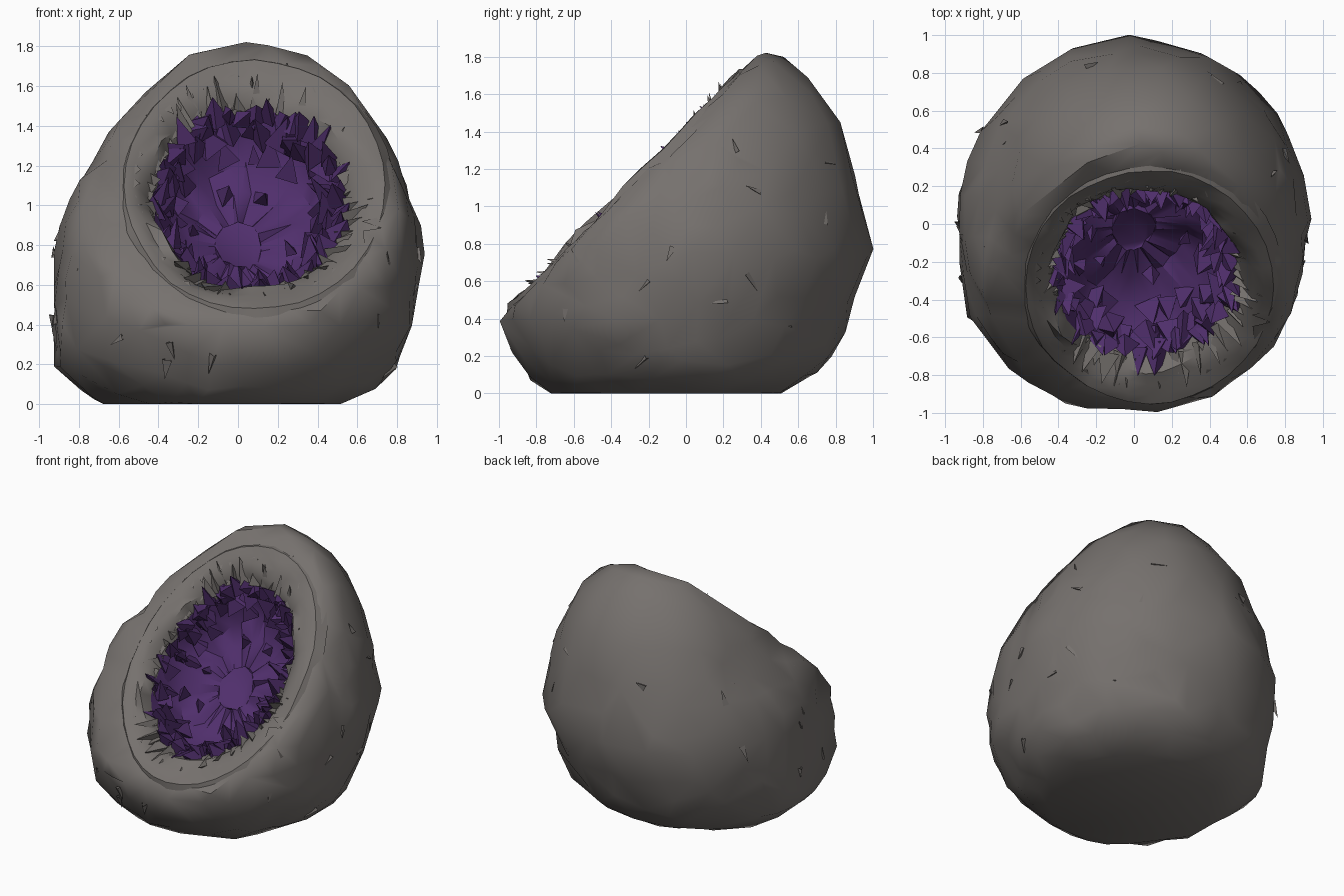
import bpy, bmesh, math, random
from mathutils import Vector, noise
from mathutils.bvhtree import BVHTree

random.seed(7)
if "Cube" in bpy.data.objects:
    bpy.data.objects.remove(bpy.data.objects["Cube"])


def material(name, color):
    mat = bpy.data.materials.new(name)
    mat.use_nodes = True
    mat.diffuse_color = color
    mat.node_tree.nodes["Principled BSDF"].inputs["Base Color"].default_value = color
    return mat


STONE = material("stone grey", (0.18, 0.165, 0.155, 1))
PURPLE = material("crystal purple", (0.08, 0.028, 0.15, 1))

# Frame of the slanted cut: across, up the slope, outward
CENTRE = Vector((0.09, -0.32, 1.09))
ACROSS = Vector((1, 0, 0))
NORMAL = Vector((0, -0.717, 0.697))
UP = NORMAL.cross(ACROSS)
HALF_W, HALF_L = 0.65, 0.87


def on_cut(angle, scale, height):
    # Smaller ovals drift slightly sideways, so the opening sits off centre in its rim
    drift = 0.1 * (1.08 - scale)
    return (CENTRE + ACROSS * (HALF_W * scale * math.cos(angle) - drift)
            + UP * HALF_L * scale * math.sin(angle) + NORMAL * height)


def add_object(name, bm, mats, smooth=None):
    mesh = bpy.data.meshes.new(name)
    bm.to_mesh(mesh)
    bm.free()
    for mat in mats:
        mesh.materials.append(mat)
    obj = bpy.data.objects.new(name, mesh)
    bpy.context.collection.objects.link(obj)
    if smooth:
        bpy.ops.object.select_all(action='DESELECT')
        obj.select_set(True)
        bpy.context.view_layer.objects.active = obj
        bpy.ops.object.shade_smooth_by_angle(angle=math.radians(smooth))
    return obj


def loft(bm, rings):
    strips = []
    for low, high in zip(rings, rings[1:]):
        n = len(low)
        strips.append([bm.faces.new((low[i], low[(i + 1) % n], high[(i + 1) % n], high[i]))
                       for i in range(n)])
    return strips


# Whole boulder: height, left and right limits, front and back limits
SECTIONS = [
    (0, -.7, .54, -.72, .48), (.08, -.82, .7, -.82, .66), (.2, -.92, .8, -.9, .78),
    (.4, -.94, .88, -1, .87), (.75, -.93, .92, -.98, .99), (1.08, -.84, .87, -.85, .92),
    (1.22, -.71, .8, -.72, .89), (1.4, -.63, .71, -.5, .84), (1.6, -.43, .56, -.15, .72),
    (1.75, -.24, .36, .1, .6), (1.81, -.06, .16, .28, .5)]
hull = bmesh.new()
rings = []
for z, x0, x1, y0, y1 in SECTIONS:
    ring = []
    for i in range(40):
        a = math.tau * i / 40
        c, s = math.cos(a), math.sin(a)
        power = 1 if s > 0 else .93
        ring.append(hull.verts.new(((x0 + x1) / 2 + (x1 - x0) / 2 * math.copysign(abs(c) ** power, c),
                                    (y0 + y1) / 2 + (y1 - y0) / 2 * math.copysign(abs(s) ** power, s), z)))
    rings.append(ring)
loft(hull, rings)
hull.faces.new(rings[0][::-1])
hull.faces.new(rings[-1])
bmesh.ops.bisect_plane(hull, geom=hull.verts[:] + hull.edges[:] + hull.faces[:],
                       plane_co=CENTRE, plane_no=NORMAL, clear_outer=True)
bmesh.ops.holes_fill(hull, edges=[e for e in hull.edges if e.is_boundary], sides=0)
bmesh.ops.triangulate(hull, faces=hull.faces[:])
tree = BVHTree.FromBMesh(hull)
hull.free()

# Rock shell: even skin over the boulder, rougher toward the front
rock = bmesh.new()
bmesh.ops.create_icosphere(rock, subdivisions=5, radius=1)
core = Vector((0.03, 0.08, 0.62))
for v in rock.verts:
    ray = v.co.normalized()
    hit = tree.ray_cast(core, ray)[0]
    flat = abs((hit - CENTRE).dot(NORMAL)) < 0.02
    fine = 0.026 if hit.y < 0.2 else 0.014
    bump = noise.noise(hit * 3.2) * 0.026 + noise.noise(hit * 7) * fine
    v.co = hit + ray * bump * (0.4 if flat else 1)
    v.co.z = max(v.co.z, 0) if hit.z > 0.01 else 0

# Open the shell under the rim
inside = []
for f in rock.faces:
    d = f.calc_center_median() - CENTRE
    oval = math.hypot(d.dot(ACROSS) / HALF_W, d.dot(UP) / HALF_L)
    if abs(d.dot(NORMAL)) < 0.15 and oval < 0.95:
        inside.append(f)
bmesh.ops.delete(rock, geom=inside, context='FACES')
outer = add_object("rock_shell", rock, [STONE], 32)
thin = outer.modifiers.new("coarse facets", 'DECIMATE')
thin.ratio = 0.13

# Rim and bowl: one lofted profile, stone outside and crystal inside
PROFILE = [(1.08, -.04), (1.01, .014), (.94, .01), (.87, -.01), (.79, -.05),
           (.73, -.13), (.68, -.23), (.57, -.34), (.4, -.42), (.18, -.45)]
COUNT = 36
bowl = bmesh.new()
rings = []
for k, (scale, height) in enumerate(PROFILE):
    stony = k < 4
    ring = []
    for i in range(COUNT):
        p = on_cut(math.tau * i / COUNT, scale, height)
        wave = noise.noise(p * 3) * (0.03 if stony else 0.09)
        rough = 0.006 if stony else 0.02
        ring.append(bowl.verts.new(p + NORMAL * (wave + random.uniform(-rough, rough))))
    rings.append(ring)
strips = loft(bowl, rings)
floor = bowl.faces.new(rings[-1])
for f in sum(strips[5:], [floor]):
    f.material_index = 1
bmesh.ops.triangulate(bowl, faces=bowl.faces[:])
add_object("rim_and_bowl", bowl, [STONE, PURPLE], 35)


def spike(bm, base, direction, length, radius, sides):
    # Faceted point with an uneven base
    direction = direction.normalized()
    side = direction.orthogonal().normalized()
    other = direction.cross(side)
    turn = random.random() * math.tau
    tip = bm.verts.new(base + direction * length)
    foot = []
    for i in range(sides):
        a = turn + math.tau * i / sides
        r = radius * random.uniform(0.7, 1.3)
        foot.append(bm.verts.new(base + (side * math.cos(a) + other * math.sin(a)) * r))
    for i in range(sides):
        bm.faces.new((foot[i], foot[(i + 1) % sides], tip))


def wobble(size):
    return Vector([random.uniform(-size, size) for _ in range(3)])


# Stone shards fringing the opening, leaning outward
shards = bmesh.new()
for i in range(64):
    a = math.tau * (i + random.uniform(-.4, .4)) / 64
    base = on_cut(a, random.uniform(.73, .78), -0.1)
    lean = (on_cut(a, 1, 0) - CENTRE).normalized()
    spike(shards, base, lean * 0.85 + NORMAL * 0.8 + wobble(.25),
          random.uniform(.12, .19), random.uniform(.03, .055), 3)
add_object("stone_shards", shards, [STONE])

# Loose chips lying along the rock skin
chips = bmesh.new()
for i in range(45):
    ray = Vector((random.uniform(-1, 1), random.uniform(-1, .7), random.uniform(-.35, .8))).normalized()
    hit, normal, _, _ = tree.ray_cast(core, ray)
    if abs((hit - CENTRE).dot(NORMAL)) > 0.05 and hit.z > 0.1:
        along = normal.cross(wobble(1)).normalized()
        spike(chips, hit - normal * 0.005, along + normal * 0.1,
              random.uniform(.06, .13), random.uniform(.015, .03), 3)
add_object("rock_chips", chips, [STONE])

# Large crystals crowding the bowl wall, few on its floor
crystals = bmesh.new()
for scale, height, count, size in [(.71, -.13, 46, .14), (.66, -.22, 36, .16),
                                   (.56, -.32, 16, .14), (.4, -.41, 6, .11)]:
    for i in range(count):
        a = math.tau * (i + random.uniform(-.5, .5)) / count
        base = on_cut(a, scale * random.uniform(.97, 1.03), height)
        inward = (CENTRE - on_cut(a, 1, 0)).normalized()
        spike(crystals, base, NORMAL + inward * random.uniform(-.4, .6) + wobble(.3),
              size * random.uniform(.7, 1.2), size * random.uniform(.35, .6), random.choice((3, 4)))
add_object("crystals", crystals, [PURPLE])
